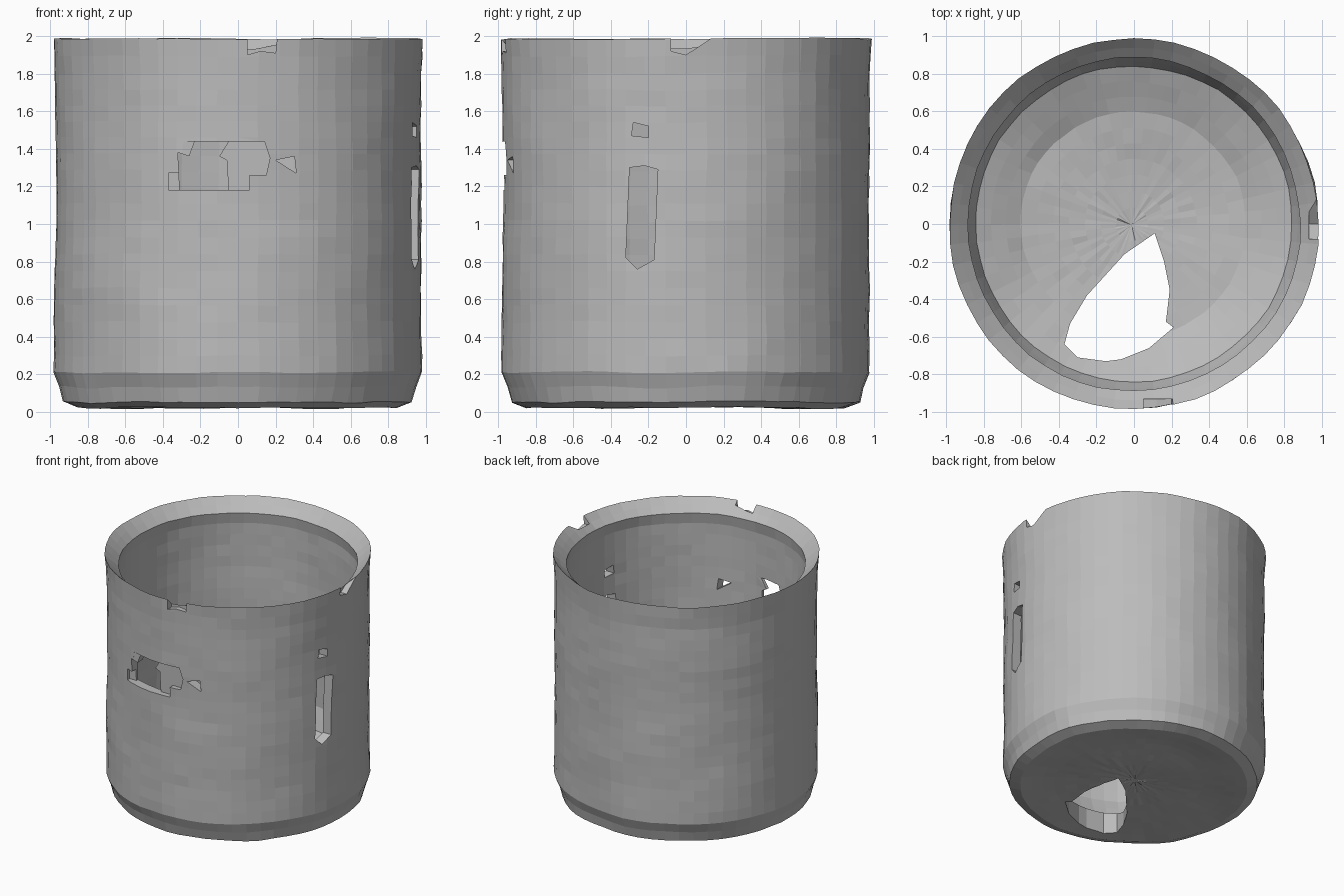
import bpy, bmesh, math, random
from mathutils import Vector, noise

random.seed(4)
cube = bpy.data.objects.get("Cube")
if cube:
    bpy.data.objects.remove(cube)

# Single worn grey material
grey = bpy.data.materials.new("worn grey")
grey.use_nodes = True
COLOUR = (0.5, 0.5, 0.5, 1)
grey.diffuse_color = COLOUR
grey.node_tree.nodes["Principled BSDF"].inputs["Base Color"].default_value = COLOUR

SEGMENTS = 56
STEP = 0.09


def link(name, bm):
    bmesh.ops.recalc_face_normals(bm, faces=bm.faces)
    mesh = bpy.data.meshes.new(name)
    bm.to_mesh(mesh)
    bm.free()
    mesh.materials.append(grey)
    obj = bpy.data.objects.new(name, mesh)
    bpy.context.collection.objects.link(obj)
    return obj


def subdivide(profile):
    """Split long profile spans into short, even rows."""
    points = [profile[0]]
    for a, b in zip(profile, profile[1:]):
        a, b = Vector(a), Vector(b)
        n = max(1, round((b - a).length / STEP))
        points += [tuple(a.lerp(b, i / n)) for i in range(1, n + 1)]
    return points


def lathe(name, profile):
    """Closed revolve; first and last points lie on the axis."""
    bm = bmesh.new()
    rows = subdivide(profile)
    bottom = bm.verts.new((0, 0, rows[0][1]))
    top = bm.verts.new((0, 0, rows[-1][1]))
    rings = []
    for r, z in rows[1:-1]:
        ring = []
        for i in range(SEGMENTS):
            a = math.tau * i / SEGMENTS
            ring.append(bm.verts.new((r * math.cos(a), r * math.sin(a), z)))
        rings.append(ring)
    for i in range(SEGMENTS):
        j = (i + 1) % SEGMENTS
        bm.faces.new((bottom, rings[0][j], rings[0][i]))
        bm.faces.new((top, rings[-1][i], rings[-1][j]))
        for lo, hi in zip(rings, rings[1:]):
            bm.faces.new((lo[i], lo[j], hi[j], hi[i]))
    # Uneven, hand-worn surface: broad waves plus fine jitter
    for v in bm.verts:
        wave = noise.noise_vector(v.co * 2.2)
        fine = Vector([random.uniform(-1, 1) for _ in range(3)])
        low = 1.6 if v.co.z < 0.15 else 0.8
        v.co += wave * 0.012 * low + fine * 0.0025
        v.co.z = min(max(v.co.z, 0), 2)
    return link(name, bm)


def prism(outline, axis, near, far):
    """Cutter: outline drawn across the axis, pushed from near to far."""
    def place(p, d):
        return {"x": (d, p[0], p[1]), "y": (p[0], d, p[1]), "z": (p[0], p[1], d)}[axis]
    bm = bmesh.new()
    a = [bm.verts.new(place(p, near)) for p in outline]
    b = [bm.verts.new(place(p, far)) for p in outline]
    bm.faces.new(a)
    bm.faces.new(b)
    for i in range(len(a)):
        j = (i + 1) % len(a)
        bm.faces.new((a[i], a[j], b[j], b[i]))
    cutter = link("cutter", bm)
    cutter.hide_render = True
    return cutter


# Pot: underside, chamfered foot, outer wall, sloped lip, inner wall, bowl floor
pot = lathe("pot", [
    (0, 0.07), (0.6, 0.04), (0.85, 0.02), (0.925, 0.05), (0.945, 0.13),
    (0.978, 0.21), (0.972, 1.2), (0.975, 1.8), (0.985, 1.985),
    (0.885, 1.89), (0.9, 1.8), (0.9, 0.4), (0.84, 0.24), (0.6, 0.14), (0, 0.1)])

cutters = [
    # Shallow chipped recess in the front wall
    prism([(-0.34, 1.18), (0.06, 1.18), (0.06, 1.26), (0.15, 1.26), (0.17, 1.35),
           (0.14, 1.44), (-0.29, 1.44), (-0.31, 1.27)], "y", -1.2, -0.925),
    # Openings right through the front wall
    prism([(-0.31, 1.18), (-0.05, 1.18), (-0.06, 1.34), (-0.1, 1.36), (-0.05, 1.44),
           (-0.23, 1.44), (-0.26, 1.36), (-0.32, 1.38)], "y", -1.2, -0.7),
    prism([(-0.37, 1.18), (-0.3, 1.18), (-0.3, 1.27), (-0.37, 1.27)], "y", -1.2, -0.87),
    prism([(0.2, 1.34), (0.31, 1.27), (0.3, 1.36)], "y", -1.2, -0.7),
    # Tall slot and small chip in the left wall
    prism([(-0.32, 0.82), (-0.26, 0.76), (-0.17, 0.81), (-0.15, 1.29), (-0.22, 1.31),
           (-0.3, 1.3)], "x", 0.7, 1.2),
    prism([(-0.29, 1.47), (-0.2, 1.46), (-0.2, 1.52), (-0.28, 1.54)], "x", 0.7, 1.2),
    # Broken notches in the rim
    prism([(0.05, 2.1), (0.05, 1.9), (0.12, 1.92), (0.2, 1.91), (0.22, 2.1)], "y", -1.2, -0.93),
    prism([(-0.08, 2.1), (-0.08, 1.92), (0.0, 1.9), (0.2, 2.03)], "x", 0.93, 1.2),
    # Ragged hole in the floor
    prism([(-0.37, -0.64), (-0.3, -0.71), (-0.15, -0.73), (-0.07, -0.72), (0.08, -0.66),
           (0.21, -0.55), (0.17, -0.52), (0.19, -0.35), (0.16, -0.2), (0.11, -0.05),
           (-0.05, -0.16), (-0.25, -0.38), (-0.34, -0.53)], "z", -0.3, 0.6),
]

for cutter in cutters:
    mod = pot.modifiers.new("cut", "BOOLEAN")
    mod.operation = "DIFFERENCE"
    mod.solver = "EXACT"
    mod.object = cutter

# Bake the cuts, then drop the cutters
depsgraph = bpy.context.evaluated_depsgraph_get()
baked = bpy.data.meshes.new_from_object(pot.evaluated_get(depsgraph))
pot.modifiers.clear()
pot.data = baked
baked.materials.clear()
baked.materials.append(grey)
for cutter in cutters:
    bpy.data.objects.remove(cutter)
for face in baked.polygons:
    face.material_index = 0
    face.use_smooth = False
